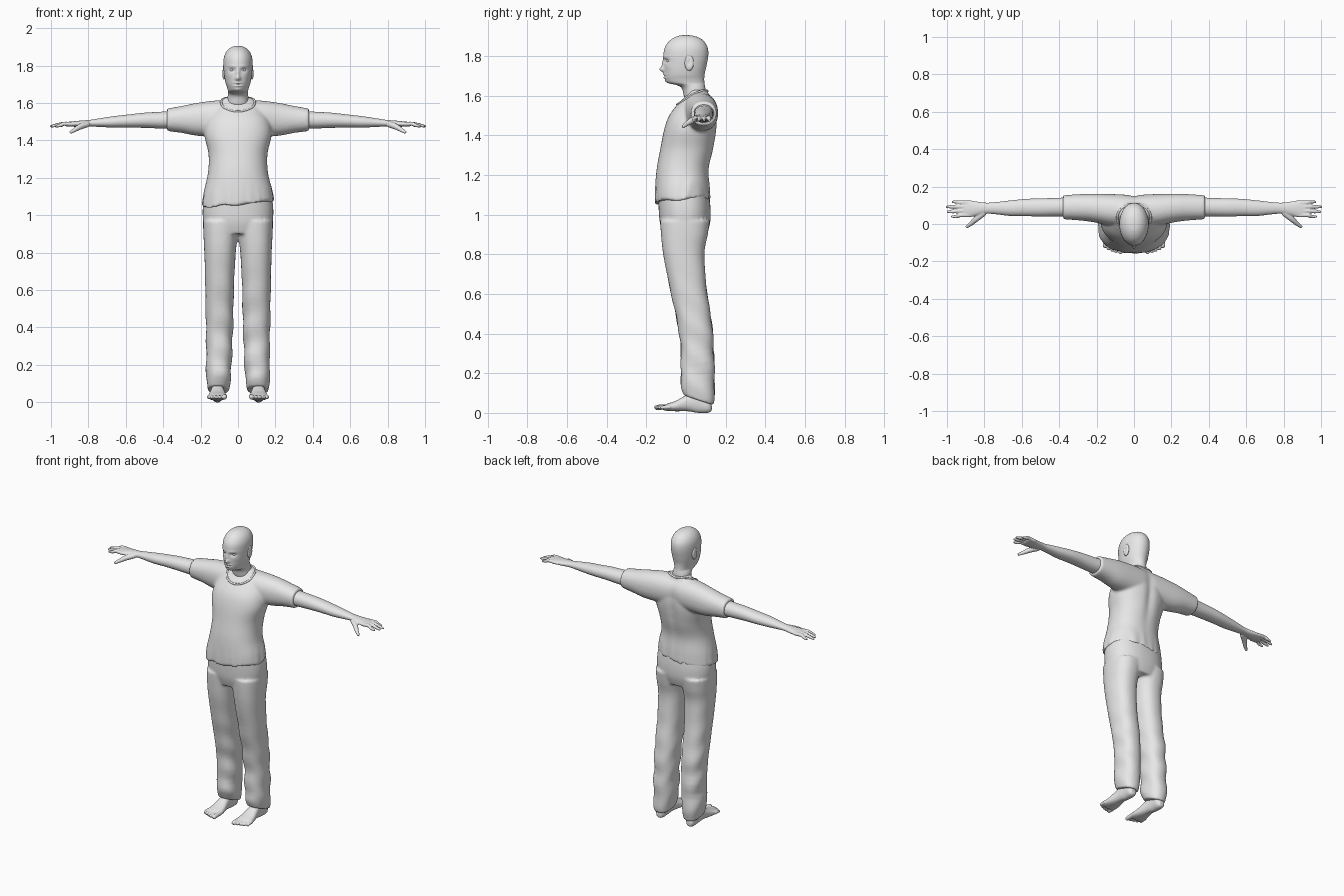
import bpy, bmesh
from math import sin, cos, pi, exp, copysign
from mathutils import Vector
from mathutils.bvhtree import BVHTree

cube = bpy.data.objects.get("Cube")
if cube:
    bpy.data.objects.remove(cube, do_unlink=True)

CM = 0.01  # all sizes below are in centimetres

grey = bpy.data.materials.new("plain grey")
grey.use_nodes = True
grey.diffuse_color = (0.8, 0.8, 0.8, 1)
grey.node_tree.nodes["Principled BSDF"].inputs["Base Color"].default_value = grey.diffuse_color


def smooth_rows(rows, steps):
    """Catmull-Rom interpolation through rows of numbers."""
    pts = [Vector(r) for r in rows]
    pts = [pts[0]] + pts + [pts[-1]]
    out = []
    for a, b, c, d in zip(pts, pts[1:], pts[2:], pts[3:]):
        for k in range(steps):
            t = k / steps
            out.append(0.5 * (2 * b + (c - a) * t + (2 * a - 5 * b + 4 * c - d) * t ** 2
                              + (3 * b - a - 3 * c + d) * t ** 3))
    return out + [pts[-1]]


def bridge(bm, rings):
    """Close a series of rings into one capped shell."""
    loops = [[bm.verts.new(Vector(p) * CM) for p in ring] for ring in rings]
    n = len(loops[0])
    for low, high in zip(loops, loops[1:]):
        for i in range(n):
            j = (i + 1) % n
            bm.faces.new((low[i], low[j], high[j], high[i]))
    bm.faces.new(loops[0])
    bm.faces.new(loops[-1])


def loft(bm, axis, rows, power=2.0, sides=48, steps=6):
    """Rows are (position on axis, first min, first max, second min, second max)."""
    rings = []
    for t, u0, u1, v0, v1 in smooth_rows(rows, steps):
        ring = []
        for i in range(sides):
            c, s = cos(2 * pi * i / sides), sin(2 * pi * i / sides)
            c = copysign(abs(c) ** (2 / power), c)
            s = copysign(abs(s) ** (2 / power), s)
            p = [(u0 + u1 + (u1 - u0) * c) / 2, (v0 + v1 + (v1 - v0) * s) / 2]
            p.insert(axis, t)
            ring.append(p)
        rings.append(ring)
    bridge(bm, rings)


def tube(bm, rows, sides=14):
    """Rows are (x, y, z, radius)."""
    pts = smooth_rows(rows, 5)
    rings = []
    for i, p in enumerate(pts):
        way = (pts[min(i + 1, len(pts) - 1)] - pts[max(i - 1, 0)]).to_3d()
        turn = way.to_track_quat('Z', 'Y')
        rings.append([p.to_3d() + turn @ Vector((cos(a), sin(a), 0)) * p[3]
                      for a in (2 * pi * k / sides for k in range(sides))])
    bridge(bm, rings)


def finish(name, bm, voxel=0, relax=0, mirror=False, shape=None):
    """Turn the bmesh into an object, optionally fused, relaxed and mirrored."""
    if shape:
        for v in bm.verts:
            v.co += Vector(shape(*(v.co / CM))) * CM
    bmesh.ops.recalc_face_normals(bm, faces=bm.faces)
    for f in bm.faces:
        f.smooth = True
    mesh = bpy.data.meshes.new(name)
    bm.to_mesh(mesh)
    bm.free()
    mesh.materials.append(grey)
    obj = bpy.data.objects.new(name, mesh)
    bpy.context.collection.objects.link(obj)
    if voxel:
        fuse = obj.modifiers.new("fuse", 'REMESH')
        fuse.mode = 'VOXEL'
        fuse.voxel_size = voxel * CM
        fuse.use_smooth_shade = True
    if relax:
        soften = obj.modifiers.new("soften", 'SMOOTH')
        soften.iterations = relax
    if mirror:
        obj.modifiers.new("mirror", 'MIRROR')
    return obj


def bell(d, width):
    return exp(-(d / width) ** 2)


# Shirt: torso fused with a sleeve piece running across the shoulders
def shirt_folds(x, y, z):
    hem = max(0, 1 - abs(z - 106) / 14)
    lift = hem * (0.1 * x + 0.7 * sin(x * 0.55) + (1 if y > 0 else -0.3))
    ripple = hem * 0.3 * sin(x * 1.1 + y)
    spine = -1.2 * bell(x, 2.5) * bell(z - 142, 16) if y > 5 else 0
    return ripple, ripple + spine, lift


bm = bmesh.new()
torso = [(106, 19.3, -15.7, 12.3), (113, 18.3, -15.6, 12), (123, 16, -14.8, 11.6),
         (133, 15.8, -13, 14), (143, 18, -11, 15.6), (150, 17, -8.5, 15.6),
         (156, 13.5, -4, 14), (160, 10, 0, 12), (163, 7, 2, 11)]
loft(bm, 2, [(z, -w, w, f, b) for z, w, f, b in torso], 2.25, 64)
sleeve = [(38, 2.5, 15.3, 145, 157), (30, 2, 15.9, 144, 158.4), (22, 1, 16.2, 142.5, 160),
          (12, -1, 16, 142, 161.3), (0, -2, 15.6, 142, 161.8)]
loft(bm, 0, [(-r[0], *r[1:]) for r in sleeve] + sleeve[-2::-1], 2.2)
shirt = finish("shirt", bm, 0.8, 6, shape=shirt_folds)

# Collar: a thin rim dropped onto the shirt around the neck
bpy.context.view_layer.update()
surface = BVHTree.FromObject(shirt, bpy.context.evaluated_depsgraph_get())
rim = bpy.data.curves.new("collar", 'CURVE')
rim.dimensions = '3D'
rim.bevel_depth = 0.6 * CM
rim.bevel_resolution = 3
line = rim.splines.new('POLY')
line.points.add(47)
line.use_cyclic_u = True
for i, point in enumerate(line.points):
    a = 2 * pi * i / 48
    above = Vector((9 * cos(a), 3.2 + 7.6 * sin(a), 175)) * CM
    hit = surface.ray_cast(above, Vector((0, 0, -1)))[0]
    point.co = (*(hit or Vector((above.x, above.y, 1.58))), 1)
rim.materials.append(grey)
collar = bpy.data.objects.new("collar", rim)
bpy.context.collection.objects.link(collar)


# Trousers: hips fused with two loose legs
def cuff_folds(x, y, z):
    low = max(0, 1 - (z - 6) / 12) if z < 18 else 0
    side = copysign(1, x)
    crease = 0.35 * sin(z * 0.42 + side + y * 0.25) * bell(z - 25, 35)
    return crease * side, crease, low * 0.35 * (6 - y)


bm = bmesh.new()
leg = [(6.5, 5, 16.3, -1, 13.8), (14, 3.8, 17, -2.6, 14.5), (32, 3, 17, -2.6, 14),
       (46, 2.5, 17.3, -4.5, 13), (62, 2.2, 17.5, -8, 10.5), (80, 1.2, 18, -11.5, 9.3),
       (90, 0, 18.5, -12.6, 11), (97, -1, 18.7, -13, 12)]
for side in (-1, 1):
    loft(bm, 2, [(z, side * i, side * o, f, b) for z, i, o, f, b in leg], 2.3)
hips = [(90, 15, -11.5, 10.5), (96, 18.3, -13.2, 12.2), (103, 18.9, -13.8, 12.4), (111, 18, -14, 11.5)]
loft(bm, 2, [(z, -w, w, f, b) for z, w, f, b in hips], 2.3)
finish("trousers", bm, 0.8, 5, shape=cuff_folds)

# Arms with palms, fingers and thumbs
bm = bmesh.new()
loft(bm, 0, [(33, 3.5, 14.5, 146.5, 156), (40, 4, 14, 146.3, 155.4), (50, 4, 13.7, 146.7, 154.8),
             (58, 4.2, 13.4, 146.8, 153.9), (66, 4.3, 12.6, 146.8, 153), (74, 5.2, 11.7, 147.2, 151.8),
             (79, 5.5, 11.4, 147.4, 151), (84, 4.5, 12, 147.2, 150.6), (88, 3.6, 12.6, 147.3, 150.2),
             (92, 3.8, 12.4, 147.4, 149.8)], 2.1, 32)
for tip, base_y, tip_y in ((97.8, 4.7, 4), (100, 7, 6.6), (100.5, 9.3, 9.2), (97.5, 11.5, 11.8)):
    tube(bm, [(88, base_y, 148.7, 1.1), (93, base_y, 148.9, 1.1),
              (tip - 3, tip_y, 148.1, 0.95), (tip, tip_y, 147.4, 0.6)])
tube(bm, [(80, 6, 148.8, 1.6), (84, 3, 147.5, 1.6), (87, 0.3, 145.8, 1.2), (89.7, -1.7, 144.2, 0.8)])
finish("arms", bm, 0.4, 3, mirror=True)

# Bare feet with toes
bm = bmesh.new()
loft(bm, 1, [(13, 9.5, 12.5, 1, 4), (11, 8, 14, 0, 8), (6, 7.8, 14.2, 0, 12), (1, 7.4, 14.5, 0.8, 9.5),
             (-5, 6.3, 15.7, 0.8, 6.2), (-9, 5.8, 16.2, 1, 4.8), (-11.5, 6.4, 15.4, 1.3, 3.8)], 2.3, 32)
for i, length in enumerate((15.7, 15.3, 14.6, 13.8, 12.7)):
    x, size = 7.2 + 2 * i + (0.5 if i else 0), 1.35 if i == 0 else 0.95
    tube(bm, [(x, -8, 3, size), (x, 1.5 - length, 2.8, size), (x, -length, 2.2, size * 0.7)])
finish("feet", bm, 0.4, 3, mirror=True)


# Head and neck with sculpted features: (x, z, width, height, depth)
FEATURES = {"nose_tip": (0, 173.2, 1.3, 1.3, -2.2), "nose_bridge": (0, 175.8, 0.9, 2.2, -1.1),
            "eye_socket": (3.1, 177.6, 1.7, 1, 1.1), "brow": (3, 179.6, 2.2, 0.7, -0.3),
            "cheek": (4.6, 174.5, 1.8, 1.8, -0.3), "upper_lip": (0, 170.7, 2, 0.6, -0.6),
            "mouth": (0, 170, 2.2, 0.35, 0.5), "lower_lip": (0, 169.2, 1.7, 0.6, -0.6),
            "chin": (0, 167, 1.8, 1.1, -0.5)}


def face(x, y, z):
    if y > -3:
        return 0, 0, 0
    return 0, sum(d * bell(abs(x) - fx, w) * bell(z - fz, h) for fx, fz, w, h, d in FEATURES.values()), 0


bm = bmesh.new()
head = [(153, 7.2, 1.5, 11), (159, 6, -0.8, 10.4), (163.5, 5.5, -2, 9.8), (165.3, 5.3, -4.5, 9.5),
        (166.5, 5.4, -9, 9.3), (168.5, 5.9, -10.5, 9.2), (171, 6.7, -10.9, 9.4),
        (175, 7.4, -11, 10.3), (180, 7.8, -11.4, 11.2), (184, 7.6, -10.8, 11),
        (187, 6.5, -9, 9.5), (189, 4.8, -6.6, 7.2), (190.2, 2.7, -3.8, 4), (190.6, 0.6, -1, 1)]
loft(bm, 2, [(z, -w, w, f, b) for z, w, f, b in head], 2.05, 96, 8)
finish("head", bm, shape=face)


def ball(name, centre, size, shape=None):
    bm = bmesh.new()
    bmesh.ops.create_uvsphere(bm, u_segments=32, v_segments=20, radius=CM)
    for v in bm.verts:
        dish = 0.6 * bell(v.co.y / CM, 0.5) * bell(v.co.z / CM - 0.1, 0.5) if shape == "dished" else 0
        p = v.co / CM
        p.x -= dish if p.x > 0 else 0
        v.co = Vector([c + s * q for c, s, q in zip(centre, size, p)]) * CM
    finish(name, bm, mirror=True)


ball("eyes", (3.1, -8.5, 177.6), (1.25, 1.25, 0.9))
ball("ears", (7.4, 1.6, 176.6), (1.2, 2.3, 4), "dished")
